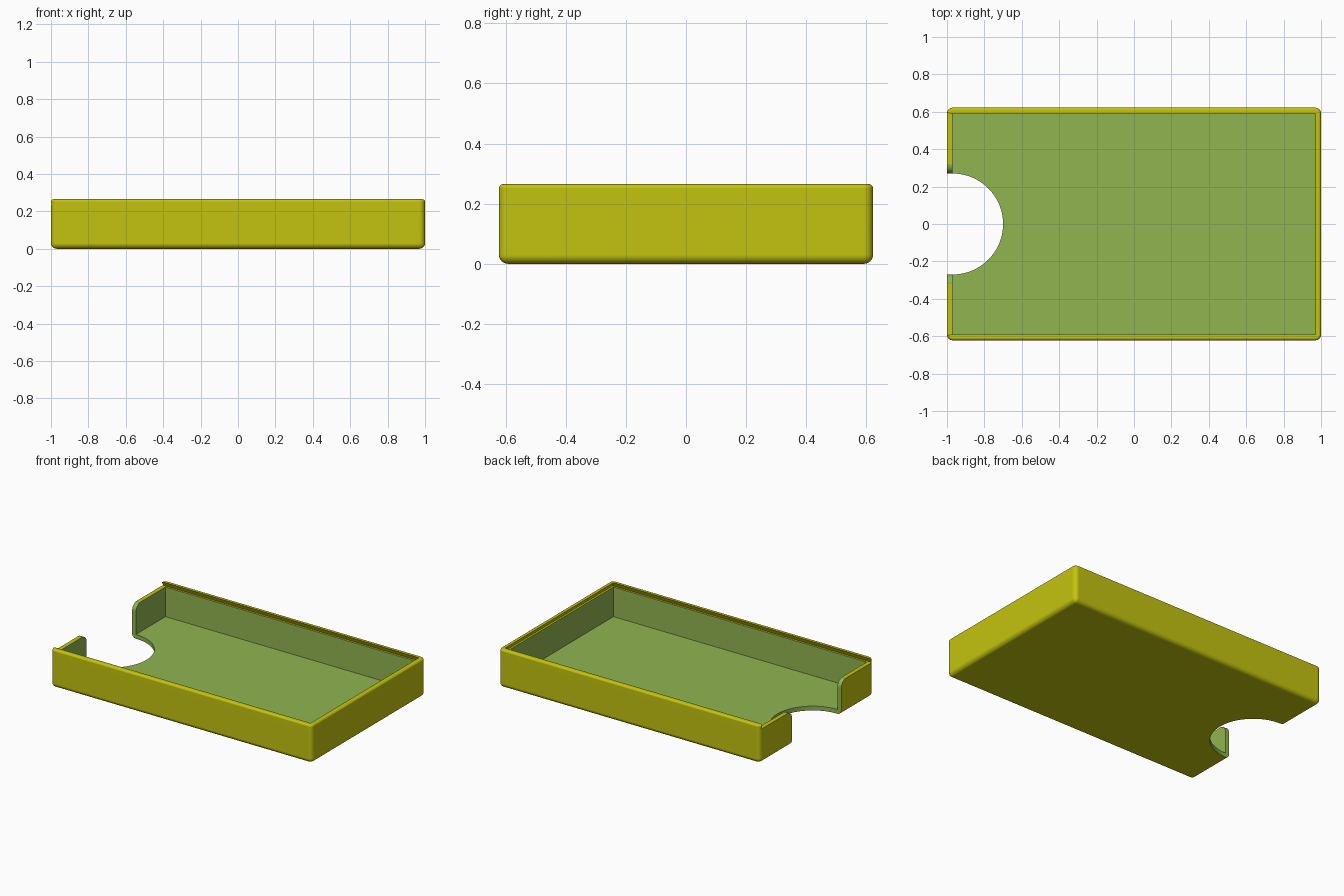
import bpy, bmesh, math
from mathutils import Vector

if "Cube" in bpy.data.objects:
    bpy.data.objects.remove(bpy.data.objects["Cube"])

L, W, H = 1.0, 0.622, 0.265      # half length, half width, height
WALL, FLOOR = 0.03, 0.03
LEDGE = 0.235                    # height of the lid slot floor
NOTCH = 0.27


def material(name, rgb):
    m = bpy.data.materials.new(name)
    m.diffuse_color = (*rgb, 1)
    m.use_nodes = True
    m.node_tree.nodes["Principled BSDF"].inputs["Base Color"].default_value = m.diffuse_color
    return m


yellow = material("yellow", (0.55, 0.55, 0.005))
green = material("green", (0.28, 0.46, 0.08))


def make_object(name, bm, mat):
    bmesh.ops.recalc_face_normals(bm, faces=bm.faces[:])
    me = bpy.data.meshes.new(name)
    bm.to_mesh(me)
    bm.free()
    me.materials.append(mat)
    ob = bpy.data.objects.new(name, me)
    bpy.context.collection.objects.link(ob)
    return ob


def prism(name, points, offset, mat):
    """Extrude a closed 3D outline along an offset vector."""
    bm = bmesh.new()
    face = bm.faces.new([bm.verts.new(p) for p in points])
    ext = bmesh.ops.extrude_face_region(bm, geom=[face])
    new = [v for v in ext["geom"] if isinstance(v, bmesh.types.BMVert)]
    bmesh.ops.translate(bm, verts=new, vec=Vector(offset))
    return make_object(name, bm, mat)


def rect(hx, hy, z):
    return [(-hx, -hy, z), (hx, -hy, z), (hx, hy, z), (-hx, hy, z)]


# Tray body: block with rounded sides and bottom, finer rounding on the rim
bm = bmesh.new()
bmesh.ops.create_cube(bm, size=1)
for v in bm.verts:
    v.co = (v.co.x * 2 * L, v.co.y * 2 * W, (v.co.z + 0.5) * H)


def on_rim(e):
    return all(v.co.z > H - 1e-5 for v in e.verts)


bmesh.ops.bevel(bm, geom=[e for e in bm.edges if not on_rim(e)], offset=0.03,
                segments=6, profile=0.5, affect='EDGES', clamp_overlap=True)
rim = [e for e in bm.edges if on_rim(e)]
bmesh.ops.bevel(bm, geom=rim, offset=0.014, segments=4, profile=0.5,
                affect='EDGES', clamp_overlap=True)
tray = make_object("tray", bm, yellow)
tray.data.materials.append(green)

# Inner cavity
cavity = prism("cavity_cutter", rect(L - WALL, W - WALL, FLOOR),
               (0, 0, 0.25 - FLOOR), green)

# Sliding lid slot: undercut, open at the left end
low, high = W - 0.016, W - WALL
slope = (low - high) / (H - LEDGE)
top = high - slope * 0.02
bm = bmesh.new()
ring = []
for z, hw, x1 in ((LEDGE, low, L - 0.016), (H + 0.02, top, L - WALL - slope * 0.02)):
    ring.append([bm.verts.new(p) for p in
                 ((-1.2, -hw, z), (x1, -hw, z), (x1, hw, z), (-1.2, hw, z))])
for r in ring:
    bm.faces.new(r)
for i in range(4):
    j = (i + 1) % 4
    bm.faces.new((ring[0][i], ring[0][j], ring[1][j], ring[1][i]))
slot = make_object("lid_slot_cutter", bm, yellow)

# Round thumb notch through the floor
cx = -L + WALL
arc = [(cx + NOTCH * math.cos(a), NOTCH * math.sin(a), -0.1)
       for a in (math.pi * (i / 40 - 0.5) for i in range(41))]
thumb = prism("thumb_notch_cutter",
              arc + [(-1.2, NOTCH, -0.1), (-1.2, -NOTCH, -0.1)],
              (0, 0, 0.5), green)

# Wall opening with rounded upper corners
r = 0.05
half = [(NOTCH, -0.1)]
half += [(NOTCH + r - r * math.cos(a), LEDGE - r + r * math.sin(a))
         for a in (math.pi / 2 * i / 8 for i in range(9))]
half += [(NOTCH + r, 0.4)]
outline = half + [(-y, z) for y, z in reversed(half)]
opening = prism("wall_opening_cutter", [(-1.2, y, z) for y, z in outline],
                (1.2 + cx + 0.008, 0, 0), green)

# Cut everything and keep the cutter colours
cutters = [cavity, slot, thumb, opening]
for c in cutters:
    c.hide_render = True
    m = tray.modifiers.new(c.name, 'BOOLEAN')
    m.operation, m.solver, m.object = 'DIFFERENCE', 'EXACT', c
    m.material_mode = 'TRANSFER'
dg = bpy.context.evaluated_depsgraph_get()
result = bpy.data.meshes.new_from_object(tray.evaluated_get(dg))
tray.modifiers.clear()
tray.data = result
for c in cutters:
    bpy.data.objects.remove(c)

# Smooth shading with crisp edges
bpy.ops.object.select_all(action='DESELECT')
tray.select_set(True)
bpy.context.view_layer.objects.active = tray
bpy.ops.object.shade_smooth_by_angle(angle=math.radians(30))
wn = tray.modifiers.new("even_normals", 'WEIGHTED_NORMAL')
wn.keep_sharp = True
